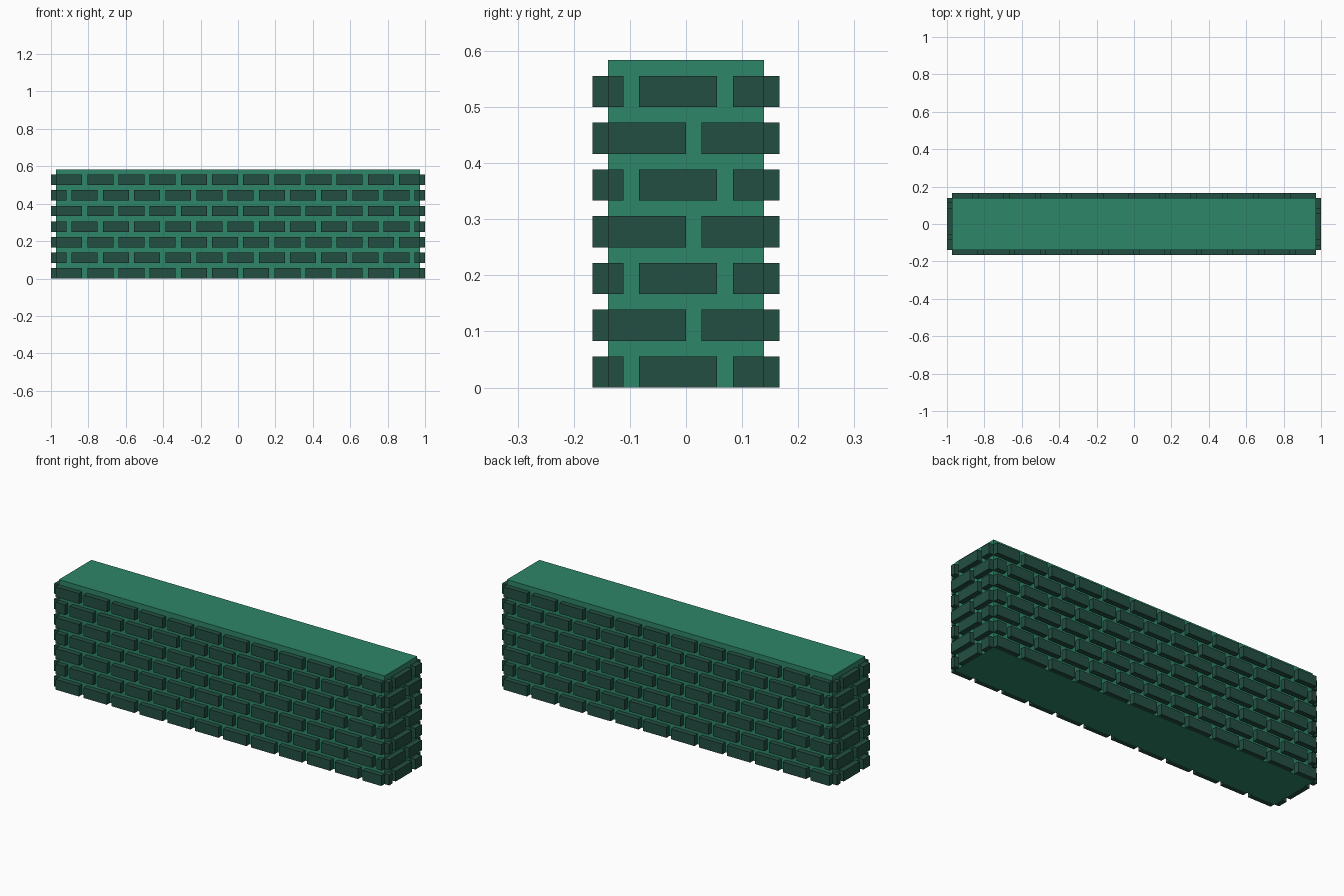
import bpy, bmesh
from mathutils import Matrix, Vector
from math import pi

if "Cube" in bpy.data.objects:
    bpy.data.objects.remove(bpy.data.objects["Cube"])

U = 1 / 36                      # mortar joint width, the module of the wall
HALF_X, HALF_Y = 35 * U, 5 * U  # core half sizes
ROWS, LENGTH, HEIGHT, PITCH = 7, 5 * U, 2 * U, 6 * U


def material(name, rgb):
    mat = bpy.data.materials.new(name)
    mat.use_nodes = True
    mat.diffuse_color = (*rgb, 1)
    mat.node_tree.nodes["Principled BSDF"].inputs["Base Color"].default_value = (*rgb, 1)
    return mat


def add_box(bm, lo, hi):
    lo, hi = Vector(lo), Vector(hi)
    bmesh.ops.create_cube(bm, size=1, matrix=Matrix.Translation((lo + hi) / 2)
                          @ Matrix.Diagonal((*(hi - lo), 1)))


def finish(bm, name, mat):
    mesh = bpy.data.meshes.new(name)
    bm.to_mesh(mesh)
    bm.free()
    mesh.materials.append(mat)
    obj = bpy.data.objects.new(name, mesh)
    bpy.context.collection.objects.link(obj)


def brick_face(name, half, depth, even_start, odd_start, angle):
    """Running bond along one side, cut off at the corners, turned into place."""
    bm = bmesh.new()
    for row in range(ROWS):
        z = row * (HEIGHT + U)
        start = odd_start if row % 2 else even_start
        while start < half - 0.001:
            a, b = max(start, -half), min(start + LENGTH, half)
            add_box(bm, (a, -depth - U, z), (b, -depth, z + HEIGHT))
            start += PITCH
    bm.transform(Matrix.Rotation(angle, 4, 'Z'))
    finish(bm, name, brick)


mortar = material("mortar green", (0.027, 0.238, 0.138))
brick = material("dark green brick", (0.017, 0.078, 0.054))

# Solid core showing between the bricks and on top
core = bmesh.new()
add_box(core, (-HALF_X, -HALF_Y, 0), (HALF_X, HALF_Y, 21 * U))
finish(core, "wall_core", mortar)

# Long sides and ends, each pair turned half way round
for name, angle in (("front_bricks", 0), ("back_bricks", pi)):
    brick_face(name, HALF_X, HALF_Y, -HALF_X, -HALF_X - 3 * U, angle)
for name, angle in (("left_bricks", pi / 2), ("right_bricks", -pi / 2)):
    brick_face(name, HALF_Y, HALF_X, -9 * U, -HALF_Y, angle)
